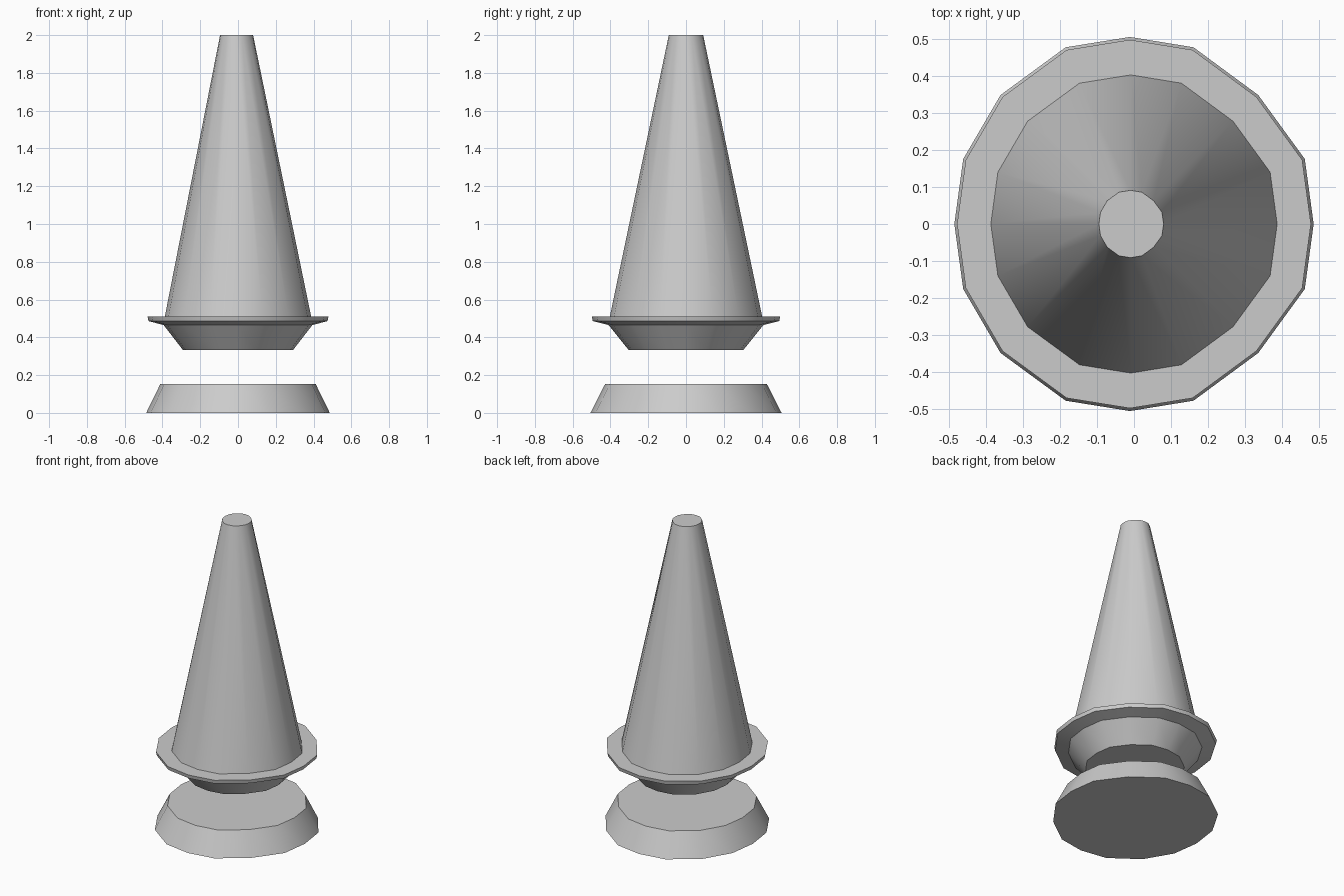
import bpy, bmesh

if "Cube" in bpy.data.objects:
    bpy.data.objects.remove(bpy.data.objects["Cube"])

# Right and left half outlines of the slightly uneven 16-sided cross-section
RIGHT = [(0.161, 0.478), (0.336, 0.349), (0.462, 0.176), (0.486, 0.0)]
LEFT = [(-0.486, 0.0), (-0.462, 0.176), (-0.361, 0.349), (-0.185, 0.478)]
UPPER = LEFT + [(-0.011, 0.506)] + RIGHT
OUTLINE = UPPER + [(x, -y) for x, y in reversed(UPPER[1:-1])]


def stacked_rings(name, rings):
    """Capped solid through scaled outlines; each ring is (scale, z, x shift)."""
    bm = bmesh.new()
    loops = [[bm.verts.new((x * s + dx, y * s, z)) for x, y in OUTLINE]
             for s, z, dx in rings]
    n = len(OUTLINE)
    for a, b in zip(loops, loops[1:]):
        for i in range(n):
            j = (i + 1) % n
            bm.faces.new((a[i], a[j], b[j], b[i]))
    bm.faces.new(loops[0])
    bm.faces.new(loops[-1])
    bmesh.ops.recalc_face_normals(bm, faces=bm.faces)
    mesh = bpy.data.meshes.new(name)
    bm.to_mesh(mesh)
    bm.free()
    obj = bpy.data.objects.new(name, mesh)
    bpy.context.collection.objects.link(obj)
    bpy.ops.object.select_all(action='DESELECT')
    obj.select_set(True)
    bpy.context.view_layer.objects.active = obj
    bpy.ops.object.shade_smooth_by_angle(angle=0.56)
    return obj


# Tapered foot disc
stacked_rings("base", [(1.0, 0.0, 0), (0.847, 0.152, 0)])

# Floating spike: tapered underside, thin flange, tall truncated cone
stacked_rings("flanged_cone", [
    (0.60, 0.333, 0),
    (0.81, 0.465, 0),
    (0.975, 0.486, 0),
    (0.985, 0.51, 0),
    (0.797, 0.51, 0),
    (0.18, 2.0, -0.0075),
])
